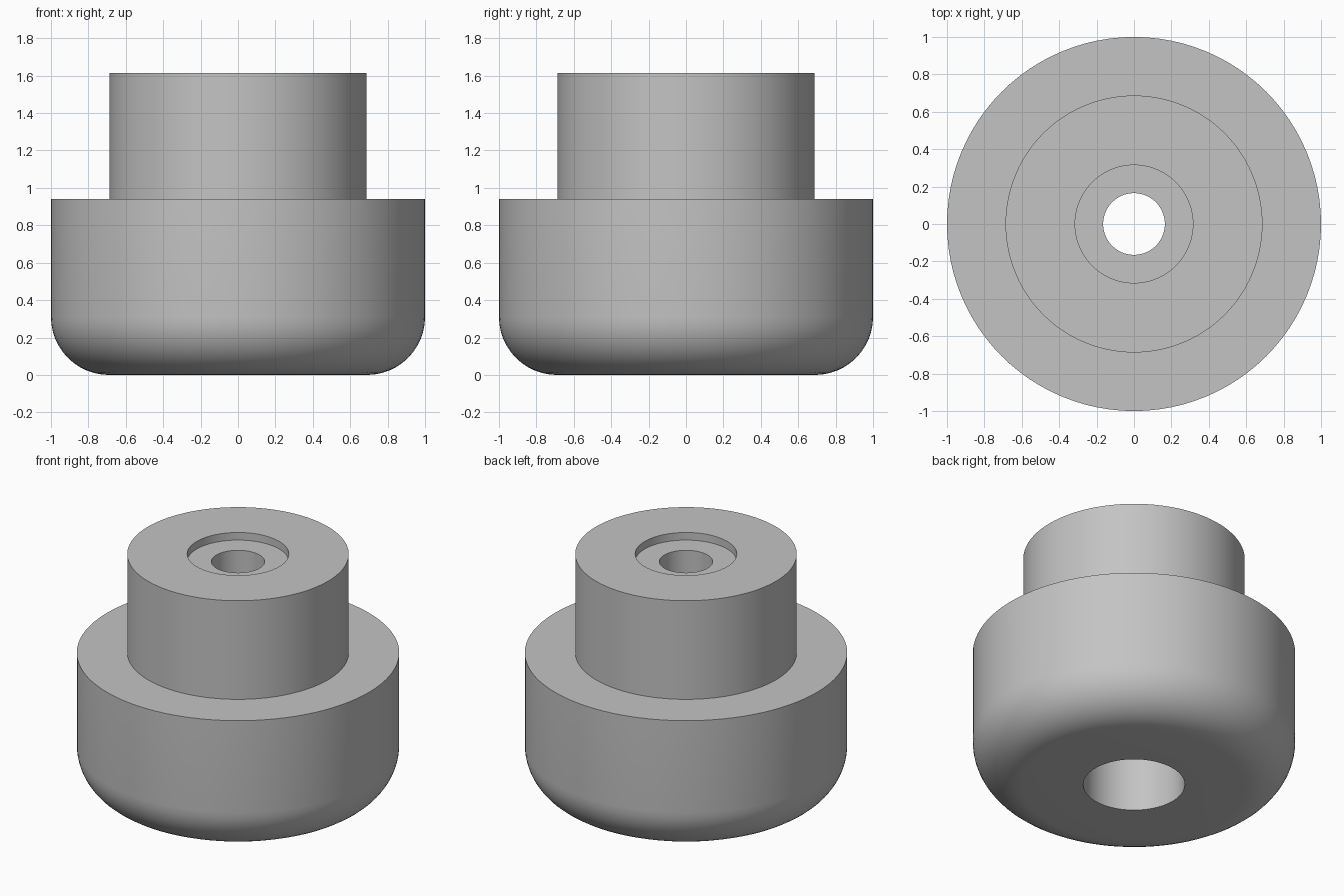
import bpy
import bmesh
import math

SEGMENTS = 96
FILLET = 0.31
FILLET_STEPS = 12

cube = bpy.data.objects.get("Cube")
if cube:
    bpy.data.objects.remove(cube, do_unlink=True)

# Single grey material
grey = bpy.data.materials.new("mid grey")
grey.use_nodes = True
colour = (0.55, 0.55, 0.55, 1)
grey.diffuse_color = colour
grey.node_tree.nodes["Principled BSDF"].inputs["Base Color"].default_value = colour


def lathe(name, profile, material):
    """Turn a closed (radius, height) profile around the z axis."""
    bm = bmesh.new()
    verts = [bm.verts.new((r, 0, z)) for r, z in profile]
    edges = [bm.edges.new((v, verts[(i + 1) % len(verts)]))
             for i, v in enumerate(verts)]
    bmesh.ops.spin(bm, geom=verts + edges, cent=(0, 0, 0), axis=(0, 0, 1),
                   angle=2 * math.pi, steps=SEGMENTS)
    bmesh.ops.remove_doubles(bm, verts=bm.verts[:], dist=0.0001)
    bmesh.ops.recalc_face_normals(bm, faces=bm.faces[:])
    mesh = bpy.data.meshes.new(name)
    bm.to_mesh(mesh)
    bm.free()
    mesh.materials.append(material)
    obj = bpy.data.objects.new(name, mesh)
    bpy.context.collection.objects.link(obj)
    bpy.ops.object.select_all(action="DESELECT")
    obj.select_set(True)
    bpy.context.view_layer.objects.active = obj
    bpy.ops.object.shade_smooth_by_angle(angle=math.radians(30))
    return obj


# Rounded lower rim of the wide base
rim = []
for i in range(FILLET_STEPS + 1):
    a = math.pi / 2 * i / FILLET_STEPS
    rim.append((1 - FILLET + FILLET * math.sin(a), FILLET - FILLET * math.cos(a)))

# Outer wall: base, shoulder and neck
outside = rim + [(1, 0.94), (0.687, 0.94), (0.687, 1.615)]
# Shallow washer seat, through hole and deep bore from below
inside = [(0.315, 1.615), (0.315, 1.563), (0.165, 1.563),
          (0.165, 0.94), (0.315, 0.94), (0.315, 0)]

lathe("stepped_foot", outside + inside, grey)
